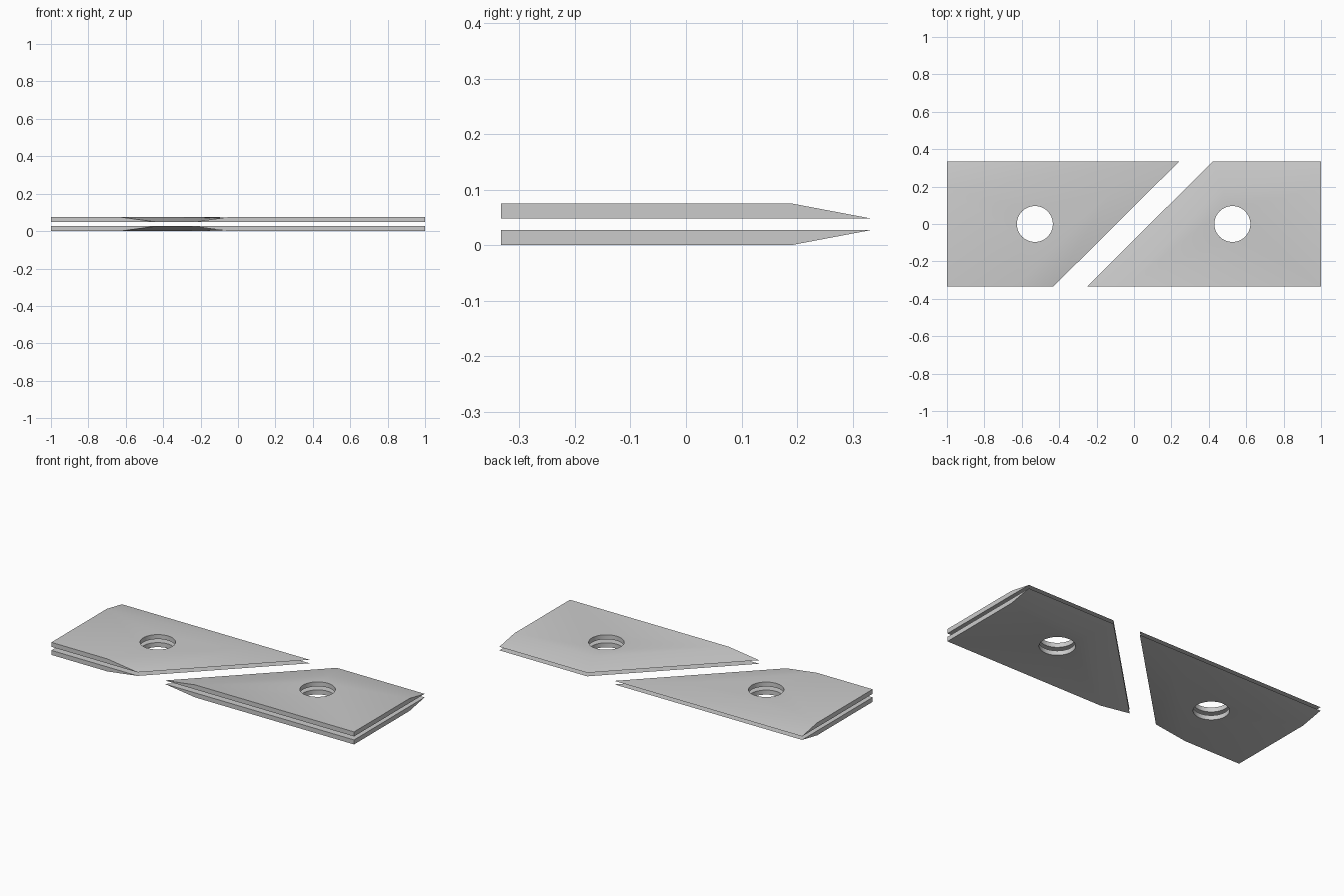
import bpy
import bmesh

cube = bpy.data.objects.get("Cube")
if cube:
    bpy.data.objects.remove(cube, do_unlink=True)

steel = bpy.data.materials.new("steel_grey")
steel.use_nodes = True
GREY = (0.6, 0.6, 0.6, 1)
steel.diffuse_color = GREY
steel.node_tree.nodes["Principled BSDF"].inputs["Base Color"].default_value = GREY

HALF = 0.333      # half depth of every plate
CROWN = 0.19      # where the back bevel starts
THICK = 0.027
TOP = 0.075
HOLE_R = 0.096


def plate(name, outline, crown, z_edge, z_crown, hole_x):
    """Blade plate: full outline at the cutting edge, smaller crown face, one round hole."""
    bm = bmesh.new()
    base = [bm.verts.new((x, y, z_edge)) for x, y in outline]
    top = [bm.verts.new((x, y, z_crown)) for x, y in crown]
    bm.faces.new(base)
    bm.faces.new(top)
    for i in range(4):
        j = (i + 1) % 4
        bm.faces.new((base[i], base[j], top[j], top[i]))
    bmesh.ops.recalc_face_normals(bm, faces=bm.faces)
    mesh = bpy.data.meshes.new(name)
    bm.to_mesh(mesh)
    bm.free()
    mesh.materials.append(steel)
    obj = bpy.data.objects.new(name, mesh)
    bpy.context.collection.objects.link(obj)

    # Bolt hole
    bpy.ops.mesh.primitive_cylinder_add(vertices=64, radius=HOLE_R, depth=1,
                                        location=(hole_x, 0, 0))
    cutter = bpy.context.object
    cutter.hide_render = True
    cutter.data.materials.append(steel)
    cut = obj.modifiers.new("hole", "BOOLEAN")
    cut.operation = "DIFFERENCE"
    cut.solver = "EXACT"
    cut.object = cutter
    bpy.ops.object.select_all(action="DESELECT")
    obj.select_set(True)
    bpy.context.view_layer.objects.active = obj
    bpy.ops.object.modifier_apply(modifier=cut.name)
    bpy.data.objects.remove(cutter, do_unlink=True)
    bpy.ops.object.shade_smooth_by_angle()


# Outline and crown corners, both starting at the front
right_outline = [(-1, -HALF), (-0.43, -HALF), (0.24, HALF), (-1, HALF)]
right_crown = [(-1, -HALF), (-0.63, -HALF), (-0.107, CROWN), (-1, CROWN)]
left_outline = [(-0.25, -HALF), (1, -HALF), (1, HALF), (0.42, HALF)]
left_crown = [(-0.05, -HALF), (1, -HALF), (1, CROWN), (0.476, CROWN)]

# Upper and lower plates mirror each other, with the sharp edges facing inward
for level, z_edge, z_crown in (("upper", TOP - THICK, TOP), ("lower", THICK, 0)):
    plate("right_" + level + "_blade", right_outline, right_crown, z_edge, z_crown, -0.53)
    plate("left_" + level + "_blade", left_outline, left_crown, z_edge, z_crown, 0.526)
